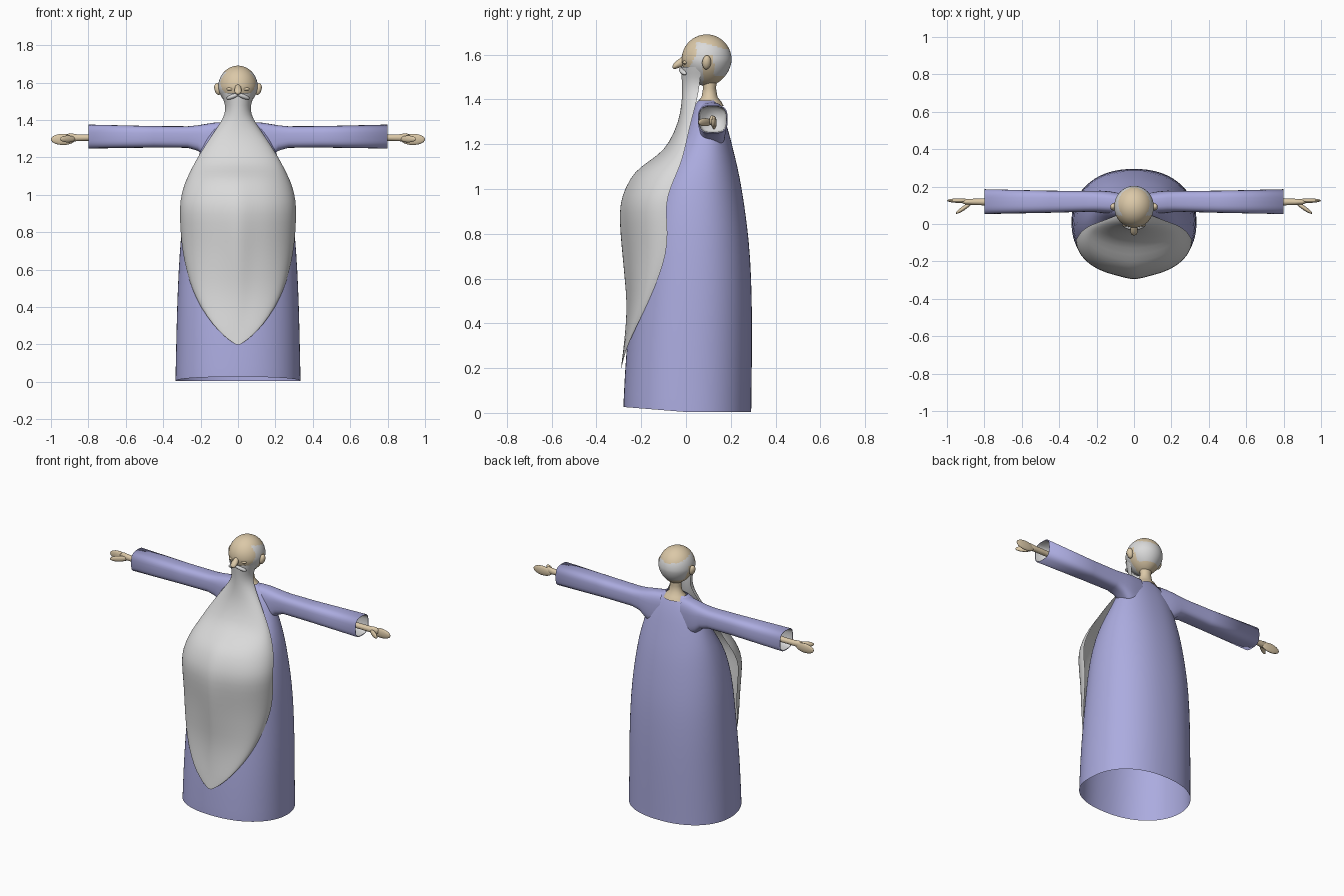
import bpy, bmesh, math
from math import sin, cos, pi
from mathutils import Vector, Matrix

if "Cube" in bpy.data.objects:
    bpy.data.objects.remove(bpy.data.objects["Cube"])


def material(name, rgb):
    m = bpy.data.materials.new(name)
    m.diffuse_color = (*rgb, 1)
    m.use_nodes = True
    m.node_tree.nodes["Principled BSDF"].inputs["Base Color"].default_value = m.diffuse_color
    return m


LILAC = material("lilac cloth", (0.41, 0.41, 0.74))
GREY = material("pale grey hair", (0.70, 0.70, 0.70))
SKIN = material("warm skin", (0.71, 0.58, 0.39))


def make(name, bm, mats, subdiv=0, normals=True):
    if normals:
        bmesh.ops.recalc_face_normals(bm, faces=bm.faces)
    for f in bm.faces:
        f.smooth = True
    me = bpy.data.meshes.new(name)
    bm.to_mesh(me)
    bm.free()
    ob = bpy.data.objects.new(name, me)
    bpy.context.collection.objects.link(ob)
    for m in mats:
        me.materials.append(m)
    if subdiv:
        mod = ob.modifiers.new("smooth", 'SUBSURF')
        mod.levels = mod.render_levels = subdiv
    return ob


def loft(rings, closed=True, cap_end=False):
    """Skin a list of point rings."""
    bm = bmesh.new()
    rows = [[bm.verts.new(p) for p in r] for r in rings]
    n = len(rows[0])
    for a, b in zip(rows, rows[1:]):
        for i in range(n if closed else n - 1):
            j = (i + 1) % n
            bm.faces.new((a[i], a[j], b[j], b[i]))
    if cap_end:
        bm.faces.new(rows[-1])
    return bm


def power(v, e):
    return math.copysign(abs(v) ** e, v)


def ellipsoid(name, centre, size, mat, rot=(0, 0, 0), seg=20):
    bm = bmesh.new()
    bmesh.ops.create_uvsphere(bm, u_segments=seg, v_segments=seg // 2 + 2, radius=1)
    ob = make(name, bm, [mat])
    ob.location, ob.scale, ob.rotation_euler = centre, size, rot
    return ob


# Robe: height, half width, front y, back y
robe = [(0.0, .335, -.28, .292), (.02, .335, -.28, .292), (.3, .329, -.267, .296),
        (.5, .323, -.243, .295), (.7, .312, -.222, .288), (.85, .299, -.205, .272),
        (1.0, .275, -.165, .25), (1.1, .25, -.105, .23), (1.2, .213, -.035, .205),
        (1.28, .185, 0, .184), (1.34, .155, .025, .163), (1.38, .11, .042, .145),
        (1.395, .07, .055, .135)]
rings = []
for k, (z, w, yf, yb) in enumerate(robe):
    mid, ring = max(0.01, (yf + yb) / 2), []
    for i in range(48):
        a = 2 * pi * i / 48
        s = sin(a)
        x = w * power(cos(a), .9)
        y = mid + (yb - mid if s > 0 else mid - yf) * power(s, .9)
        hem = max(0.003, .004 - .08 * y) if k < 2 else 0
        ring.append((x, y, z + hem))
    rings.append(ring)
make("robe", loft(rings), [LILAC], 1)


# Sleeves: x, bottom z, top z, front y, back y
def sleeve_ring(side, x, zb, zt, yf, yb, e=.65):
    return [(side * x, (yf + yb) / 2 + (yb - yf) / 2 * power(cos(a), e),
             (zb + zt) / 2 + (zt - zb) / 2 * power(sin(a), e))
            for a in (2 * pi * i / 32 for i in range(32))]


sleeve = [(.07, 1.16, 1.389, .05, .165), (.13, 1.17, 1.385, .055, .175),
          (.18, 1.20, 1.377, .06, .178), (.215, 1.235, 1.371, .064, .177),
          (.27, 1.251, 1.366, .065, .177), (.45, 1.252, 1.367, .06, .178),
          (.8, 1.247, 1.375, .053, .186)]
lining = [(.8, 1.251, 1.371, .057, .182), (.79, 1.254, 1.368, .06, .179),
          (.70, 1.262, 1.360, .068, .171)]
for side, tag in ((-1, "left"), (1, "right")):
    make(tag + "_sleeve", loft([sleeve_ring(side, *s) for s in sleeve + lining[:1]]), [LILAC])
    # lining faces the open cuff, closed deep inside
    make(tag + "_sleeve_lining",
         loft([sleeve_ring(side, *s) for s in lining], cap_end=True), [GREY])
    # wrist, hand, fingers and thumb
    wrist = [(.69, .018, .018), (.80, .018, .017), (.86, .017, .018), (.90, .014, .024),
             (.92, .006, .012)]
    make(tag + "_wrist", loft([[(side * x, .118 + ry * cos(a), 1.305 + rz * sin(a))
                                for a in (2 * pi * i / 16 for i in range(16))]
                               for x, ry, rz in wrist], cap_end=True), [SKIN])
    ellipsoid(tag + "_hand", (side * .935, .125, 1.296), (.065, .012, .03), SKIN)
    ellipsoid(tag + "_thumb", (side * .91, .085, 1.298), (.052, .011, .018), SKIN,
              (0, 0, -side * .6))
    # ears and closed eyelids
    ellipsoid(tag + "_ear", (side * .108, .092, 1.565), (.018, .02, .032), SKIN,
              (0, side * .25, side * .3))
    ellipsoid(tag + "_eyelid", (side * .042, -.003, 1.565), (.02, .012, .009), SKIN)

# Neck flaring into the collar
neck = [(1.37, .075), (1.392, .06), (1.41, .042), (1.45, .034), (1.52, .045)]
make("neck", loft([[(r * cos(a), .105 + .85 * r * sin(a), z)
                    for a in (2 * pi * i / 24 for i in range(24))] for z, r in neck]), [SKIN])

# Head with a tapered jaw; the ring of hair is chosen by region
bm = bmesh.new()
bmesh.ops.create_uvsphere(bm, u_segments=72, v_segments=48, radius=1)
for v in bm.verts:
    x, y, z = v.co
    taper = 1 - .22 * max(0, -z) ** 1.5
    v.co = (.106 * x * taper, .092 + .112 * y * (1 - .1 * max(0, -z)), 1.575 + .115 * z)
for f in bm.faces:
    x, y, z = f.calc_center_median()
    top = 1.655 - .25 * max(0, y - .06)
    back = y > .125 and 1.505 < z < top
    above_ear = .045 < y <= .125 and 1.6 < z < top
    sideburn = .02 < y < .078 and z < top and abs(x) > .05 and y > .045 - .5 * (1.6 - z)
    jaw = y < .075 and z < 1.535
    f.material_index = int(back or above_ear or sideburn or jaw)
make("head", bm, [SKIN, GREY])

# Nose: drooping, sweeping forward to a rounded tip
nose = [(.0, 1.575, .012, .024), (-.02, 1.567, .017, .022), (-.04, 1.556, .02, .018),
        (-.054, 1.548, .016, .013), (-.061, 1.545, .005, .004)]
make("nose", loft([[(w * cos(a), y, z + h * sin(a))
                    for a in (2 * pi * i / 16 for i in range(16))]
                   for y, z, w, h in nose], cap_end=True), [SKIN])

# Beard: height, half width, centre y, edge y
beard = [(.20, .012, -.29, -.289), (.22, .045, -.288, -.284), (.25, .08, -.284, -.276),
         (.3, .13, -.278, -.262), (.4, .202, -.268, -.214), (.5, .247, -.266, -.166),
         (.6, .277, -.276, -.124), (.7, .297, -.286, -.09), (.8, .307, -.296, -.08),
         (.9, .311, -.3, -.09), (.97, .309, -.288, -.083), (1.05, .29, -.25, -.05),
         (1.1, .267, -.205, -.028), (1.15, .242, -.125, -.012), (1.2, .216, -.078, 0),
         (1.3, .152, -.032, .022), (1.38, .096, -.02, .045), (1.43, .069, -.017, .055),
         (1.48, .067, -.018, .062), (1.52, .083, -.022, .066), (1.545, .09, -.022, .062)]
rings = []
for z, w, yc, ye in beard:
    ridge = .02 * max(0, 1 - abs(z - .75) / .45)
    ring = []
    for i in range(25):
        a = (i / 24 - .5) * pi
        # full sides with a soft ridge down the middle
        y = ye - (ye - yc) * cos(a) + ridge * min(1, abs(a) / .3) * cos(a)
        ring.append((w * sin(a), y, z))
    rings.append(ring)
make("beard", loft(rings, closed=False), [GREY], 1)

# Moustache framing the mouth
for side, tag in ((-1, "left"), (1, "right")):
    ellipsoid(tag + "_moustache", (side * .03, -.014, 1.525), (.036, .014, .012), GREY,
              (0, side * .35, side * .35))
